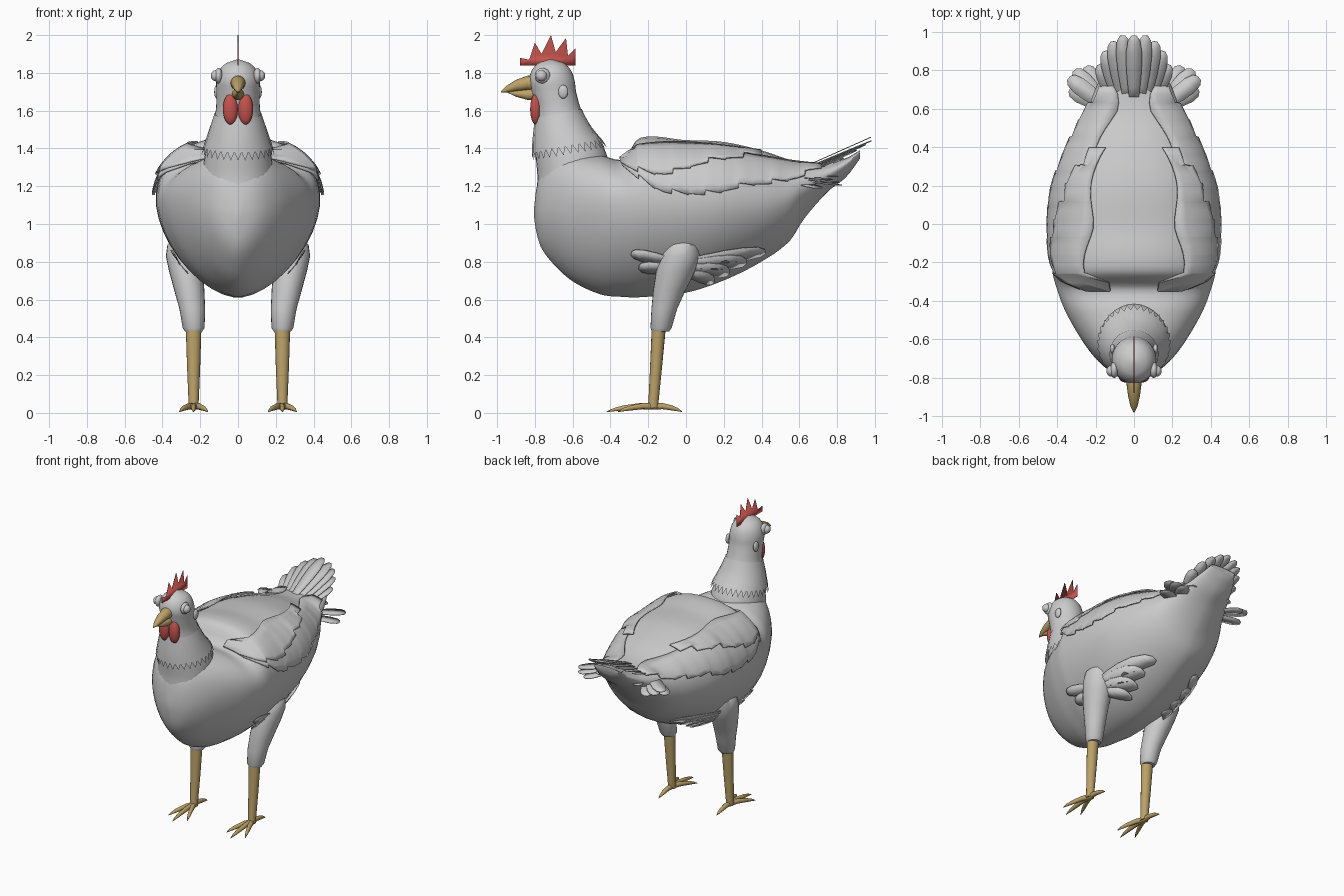
import bpy, bmesh, math
from mathutils import Vector

if "Cube" in bpy.data.objects:
    bpy.data.objects.remove(bpy.data.objects["Cube"])


def material(name, rgb):
    m = bpy.data.materials.new(name)
    m.diffuse_color = (*rgb, 1)
    m.use_nodes = True
    m.node_tree.nodes["Principled BSDF"].inputs["Base Color"].default_value = m.diffuse_color
    return m


GREY = material("grey plumage", (0.6, 0.6, 0.6))
RED = material("comb red", (0.55, 0.085, 0.075))
TAN = material("horn tan", (0.5, 0.36, 0.14))


def make(name, verts, faces, mat, thick=0):
    me = bpy.data.meshes.new(name)
    me.from_pydata([tuple(v) for v in verts], [], faces)
    bm = bmesh.new()
    bm.from_mesh(me)
    bmesh.ops.recalc_face_normals(bm, faces=bm.faces)
    bm.to_mesh(me)
    bm.free()
    me.materials.append(mat)
    ob = bpy.data.objects.new(name, me)
    bpy.context.collection.objects.link(ob)
    if thick:
        mod = ob.modifiers.new("thickness", 'SOLIDIFY')
        mod.thickness, mod.offset = thick, 0
    bpy.ops.object.select_all(action='DESELECT')
    ob.select_set(True)
    bpy.context.view_layer.objects.active = ob
    bpy.ops.object.shade_smooth_by_angle(angle=0.7)
    return ob


def loft(name, rings, mat, cap=True, closed=True, thick=0):
    n = len(rings[0])
    verts = [p for r in rings for p in r]
    faces = [(i * n + j, i * n + (j + 1) % n, (i + 1) * n + (j + 1) % n, (i + 1) * n + j)
             for i in range(len(rings) - 1) for j in range(n if closed else n - 1)]
    if cap:
        faces += [tuple(range(n)), tuple(range(len(verts) - n, len(verts)))]
    return make(name, verts, faces, mat, thick)


def curve(table, t):
    """Smooth interpolation of table rows keyed by their first column."""
    t = min(max(t, table[0][0]), table[-1][0])
    i = max(k for k in range(len(table) - 1) if table[k][0] <= t)
    a, b = table[i], table[i + 1]
    p, q = table[max(i - 1, 0)], table[min(i + 2, len(table) - 1)]
    h = b[0] - a[0]
    s = (t - a[0]) / h
    out = []
    for c in range(1, len(a)):
        m0 = (b[c] - p[c]) / (b[0] - p[0]) * h
        m1 = (q[c] - a[c]) / (q[0] - a[0]) * h
        out.append((2*s**3 - 3*s*s + 1) * a[c] + (s**3 - 2*s*s + s) * m0
                   + (3*s*s - 2*s**3) * b[c] + (s**3 - s*s) * m1)
    return out


def ellipse(z, x, y, rx, ry, n=24):
    return [(x + rx * math.cos(2*math.pi*k/n), y + ry * math.sin(2*math.pi*k/n), z) for k in range(n)]


def tube(name, path, mat, n=10):
    """Round tapering limb through (x, y, z, radius) points, lying mainly along y."""
    return loft(name, [[(x + r * math.cos(2*math.pi*k/n), y, z + r * math.sin(2*math.pi*k/n))
                        for k in range(n)] for x, y, z, r in path], mat)


def ball(name, loc, radii, mat):
    rings = []
    for i in range(13):
        a = math.pi * (0.01 + 0.98 * i / 12)
        s = math.sin(a)
        rings.append(ellipse(loc[2] - radii[2] * math.cos(a), loc[0], loc[1], radii[0]*s, radii[1]*s, 20))
    return loft(name, rings, mat)


# Body: columns are y, half width, bottom, top, height of widest point
BODY = [(-.805, .01, 1.04, 1.08, 1.06), (-.795, .06, .97, 1.17, 1.07), (-.77, .12, .88, 1.28, 1.08),
        (-.70, .20, .785, 1.37, 1.10), (-.60, .275, .695, 1.38, 1.12), (-.45, .36, .625, 1.365, 1.12),
        (-.33, .405, .612, 1.345, 1.12), (-.25, .425, .61, 1.455, 1.12), (0, .435, .635, 1.445, 1.12),
        (.2, .415, .70, 1.435, 1.12), (.4, .35, .80, 1.39, 1.12), (.55, .28, .91, 1.34, 1.15),
        (.62, .24, 1.02, 1.325, 1.20), (.75, .18, 1.17, 1.32, 1.26), (.85, .14, 1.25, 1.35, 1.32),
        (.92, .10, 1.345, 1.39, 1.375)]


def body_ring(y, n=40):
    w, zb, zt, zm = curve(BODY, y)
    ring = []
    for k in range(n):
        a = 2 * math.pi * (k + .5) / n
        c, s = math.cos(a), math.sin(a)
        e = 2 / 2.3 if s > 0 else 2 / 1.7
        h = zt - zm if s > 0 else zm - zb
        ring.append((math.copysign(w * abs(c)**e, c), y, zm + math.copysign(h * abs(s)**e, s)))
    return ring


ys = [-.805, -.802, -.795, -.785] + [-.77 + 1.69 * i / 64 for i in range(65)]
loft("body", [body_ring(y) for y in ys], GREY)


def on_body(side, y, z, off):
    """Point of the body's flank at y, z, pushed outward by off."""
    w, zb, zt, zm = curve(BODY, y)
    n, h = (2.3, zt - zm) if z > zm else (1.7, zm - zb)
    r = max(-.97, min(.97, (z - zm) / h))
    x = w * (1 - abs(r)**n)**(1 / n)
    d = Vector((x / w**2, r / h)).normalized() * off
    return (side * (x + d.x), y, zm + r * h + d.y)


# Neck and head: columns are z, centre y, half width, half depth
NECK = [(1.10, -.60, .20, .195), (1.25, -.60, .19, .187), (1.35, -.605, .178, .19), (1.43, -.625, .16, .175),
        (1.50, -.652, .142, .147), (1.60, -.675, .118, .122), (1.70, -.70, .114, .118),
        (1.76, -.71, .115, .12), (1.82, -.713, .095, .10), (1.86, -.715, .05, .055), (1.872, -.715, .004, .004)]


def neck_ring(z, grow=0):
    y, rx, ry = curve(NECK, z)
    return ellipse(z, 0, y, rx + grow, ry + grow, 32)


loft("neck_and_head", [neck_ring(1.10 + .772 * i / 40) for i in range(41)], GREY)

# Feather collar with a zigzag hem
rows, n = [], 64
for i in range(6):
    row = []
    for k in range(n):
        a = 2 * math.pi * k / n
        back = (1 + math.sin(a)) / 2
        hem = 1.335 + .07 * back + (.045 if k % 2 else 0)
        z = 1.56 + .05 * back + (hem - 1.56 - .05 * back) * i / 5
        y, rx, ry = curve(NECK, z)
        g = .004 + .003 * i
        row.append(((rx + g) * math.cos(a), y + (ry + g) * math.sin(a), z))
    rows.append(row)
loft("neck_collar", rows, GREY, cap=False)

# Comb: thin upright blade
comb = [(-.88, 1.84), (-.88, 1.88), (-.83, 1.87), (-.80, 1.96), (-.765, 1.90), (-.715, 2.0), (-.69, 1.91),
        (-.635, 1.985), (-.625, 1.89), (-.585, 1.93), (-.585, 1.84)]
make("comb", [(0, y, z) for y, z in comb], [tuple(range(len(comb)))], RED, .004)

# Beak
tube("upper_beak", [(0, -.79, 1.745, .042), (0, -.84, 1.747, .038), (0, -.90, 1.733, .030),
                    (0, -.95, 1.714, .018), (0, -.98, 1.70, .003)], TAN, 16)
tube("lower_beak", [(0, -.79, 1.69, .034), (0, -.84, 1.685, .028), (0, -.90, 1.69, .016),
                    (0, -.945, 1.698, .003)], TAN, 16)


def feather(base, tip, width, place=lambda p: p, flat=Vector((0, 0, 1))):
    """Feather outline as vertex pairs along its length."""
    base, tip = Vector(base), Vector(tip)
    side = (tip - base).cross(flat).normalized() * width
    pts = []
    for t, s in ((0, .5), (.25, .75), (.5, .95), (.75, 1), (.93, .75), (1, .3)):
        p = base.lerp(tip, t)
        pts += [place(p - side * s), place(p + side * s)]
    return pts


def feathers(name, outlines, thick=.005):
    verts, faces = [], []
    for pts in outlines:
        o = len(verts)
        verts += pts
        faces += [(o + i, o + i + 1, o + i + 3, o + i + 2) for i in range(0, len(pts) - 2, 2)]
    make(name, verts, faces, GREY, thick)


# Wing layers: columns are y, lower edge, upper edge
WING = [(-.34, 1.29, 1.34), (-.2, 1.20, 1.40), (-.1, 1.16, 1.41), (.15, 1.155, 1.395), (.3, 1.19, 1.375),
        (.55, 1.22, 1.33), (.72, 1.285, 1.31)]
COVERTS = [(-.35, 1.30, 1.36), (-.28, 1.27, 1.40), (-.1, 1.25, 1.42), (.12, 1.31, 1.41), (.4, 1.345, 1.375)]


def wing_layer(name, side, table, off, steps):
    y0, y1 = table[0][0], table[-1][0]
    rows = []
    for i in range(steps):
        for f in (0.02, .5, .98):
            y = y0 + (y1 - y0) * (i + f) / steps
            lo, hi = curve(table, y)
            lo += .018 * (1 - f) * (i % 2 + .4)
            rows.append([on_body(side, y, lo + (hi - lo) * j / 6, off + .01 * (1 - j / 6)) for j in range(7)])
    loft(name, rows, GREY, cap=False, closed=False, thick=.01)


for side, tag in ((-1, "left"), (1, "right")):
    wing_layer(tag + "_wing_flight_feathers", side, WING, .007, 12)
    wing_layer(tag + "_wing_coverts", side, COVERTS, .016, 8)

    # Eye, rim, ear lobe and wattle
    ball(tag + "_eye_rim", (side * .103, -.76, 1.785), (.022, .041, .041), GREY)
    ball(tag + "_eye", (side * .118, -.765, 1.785), (.026, .029, .029), GREY)
    ball(tag + "_ear_lobe", (side * .112, -.65, 1.70), (.014, .026, .036), GREY)
    ball(tag + "_wattle", (side * .04, -.795, 1.608), (.04, .03, .082), RED)

    # Thigh, shank and toes
    thigh = [(.43, .235, -.135, .045, .045), (.45, .235, -.132, .058, .056), (.55, .242, -.115, .068, .068),
             (.65, .258, -.088, .08, .086), (.75, .275, -.055, .09, .103), (.83, .287, -.03, .095, .106),
             (.89, .289, -.02, .085, .094), (.92, .287, -.018, .055, .06), (.932, .287, -.018, .006, .006)]
    loft(tag + "_thigh", [ellipse(z, side * x, y, rx, ry) for z, x, y, rx, ry in thigh], GREY)
    shank = [(.44, .235, -.145, .041, .037), (.25, .235, -.158, .035, .032), (.06, .235, -.172, .027, .027),
             (.025, .235, -.175, .026, .03)]
    loft(tag + "_shank", [ellipse(z, side * x, y, rx, ry, 16) for z, x, y, rx, ry in shank], TAN)
    for toe, dx, tip in (("inner", -.075, -.36), ("middle", 0, -.42), ("outer", .075, -.36), ("rear", 0, -.02)):
        tube(f"{tag}_{toe}_toe", [(side * (.235 + dx * t), -.17 + (tip + .17) * t, z, r) for t, z, r in
             ((0, .034, .018), (.3, .036, .017), (.65, .026, .014), (.85, .017, .009), (1, .006, .002))], TAN)

    # Loose feathers around the thigh, hugging the body
    outs = []
    for base, tip, w in (((-.04, .80), (-.29, .85), .03), ((-.04, .77), (-.25, .78), .03),
                         ((.0, .81), (.42, .87), .032), ((.0, .80), (.32, .82), .035),
                         ((.0, .78), (.23, .77), .035), ((.0, .76), (.15, .725), .03)):
        k = .012 + .003 * len(outs)
        outs.append(feather((0, *base), (0, *tip), w, lambda p, k=k: on_body(side, p.y, p.z, k),
                            Vector((1, 0, 0))))
    feathers(tag + "_thigh_feathers", outs)

    # Low side tail feathers
    feathers(tag + "_side_tail_feathers",
             [feather((side * .13, .60, 1.25 - .01 * i), (side * x, y, 1.235 - .015 * i), .045)
              for i, (x, y) in enumerate(((.34, .76), (.31, .80), (.25, .82), (.335, .70)))])

# Tail fan
fan = [(0, .98, 1.46), (.06, .98, 1.44), (.11, .95, 1.42), (.15, .90, 1.39), (.18, .83, 1.35)]
tail = [feather((s * x * .5, .62, 1.30 - .01 * i), (s * x, y, z), .042)
        for i, (x, y, z) in enumerate(fan) for s in ((1, -1) if x else (1,))]
feathers("tail_fan", tail)
# Lower tail layer
feathers("under_tail_feathers", [feather((s * x * .6, .66, 1.27), (s * x, y, z), .04)
                                 for x, y, z in ((.04, .92, 1.37), (.10, .88, 1.33), (.16, .80, 1.25))
                                 for s in (1, -1)])
